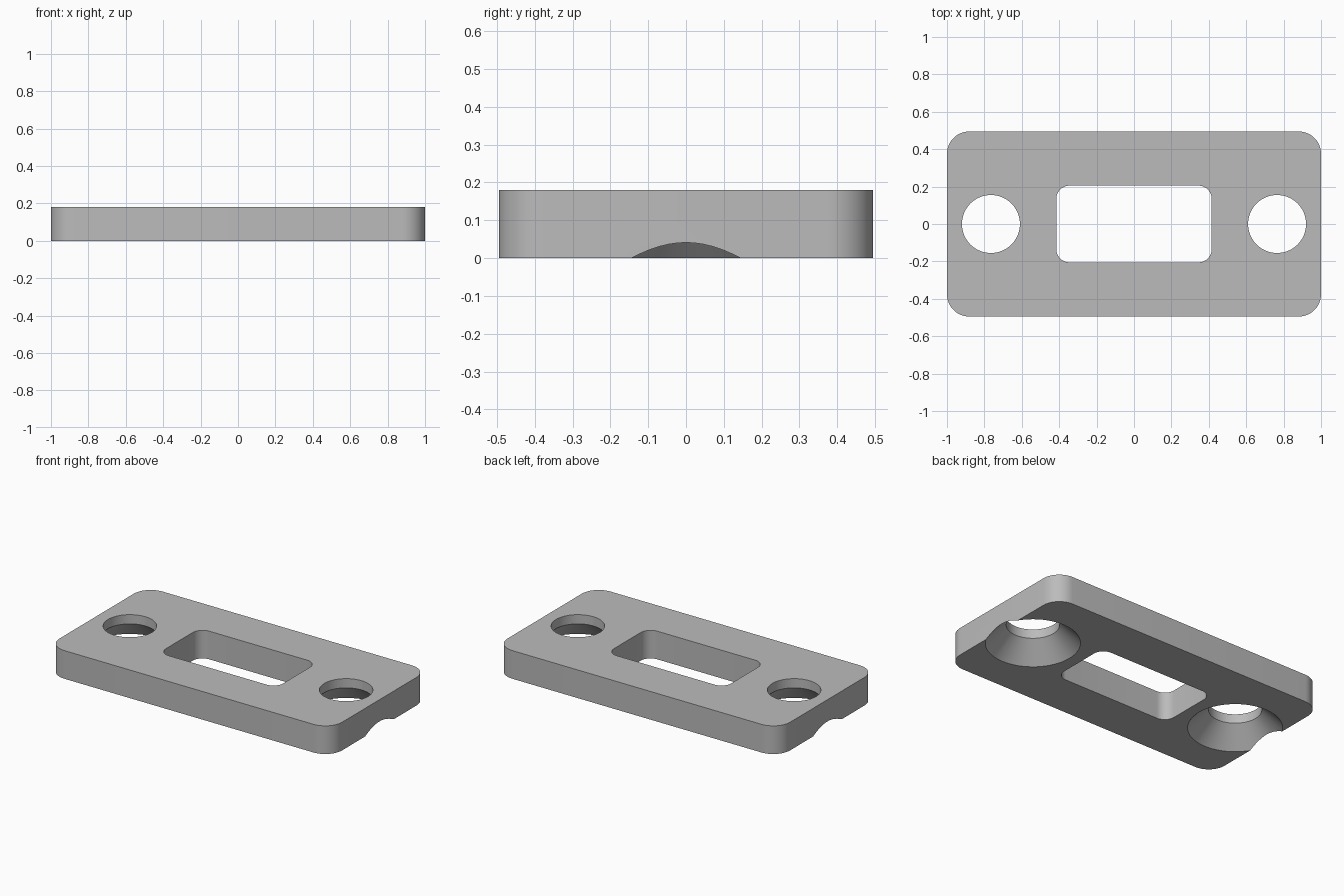
import bpy
import bmesh
from math import cos, sin, pi, radians

cube = bpy.data.objects.get("Cube")
if cube:
    bpy.data.objects.remove(cube, do_unlink=True)

THICK = 0.18
HOLE_X, HOLE_R, SINK_R = 0.765, 0.155, 0.276

grey = bpy.data.materials.new("plain grey metal")
grey.use_nodes = True
colour = (0.5, 0.5, 0.5, 1)
grey.diffuse_color = colour
grey.node_tree.nodes["Principled BSDF"].inputs["Base Color"].default_value = colour


def ring(hx, hy, r, steps=12):
    """Outline of a rounded rectangle with half sizes hx, hy."""
    pts = []
    for q, (sx, sy) in enumerate([(1, 1), (-1, 1), (-1, -1), (1, -1)]):
        for i in range(steps + 1):
            a = (q + i / steps) * pi / 2
            pts.append((sx * (hx - r) + r * cos(a), sy * (hy - r) + r * sin(a)))
    return pts


def circle(x, r, steps=64):
    return [(x + r * cos(2 * pi * i / steps), r * sin(2 * pi * i / steps))
            for i in range(steps)]


def loft(name, sections):
    """Closed solid through matching outlines, given as (z, outline)."""
    bm = bmesh.new()
    rings = [[bm.verts.new((x, y, z)) for x, y in pts] for z, pts in sections]
    n = len(rings[0])
    for low, high in zip(rings, rings[1:]):
        for i in range(n):
            j = (i + 1) % n
            bm.faces.new((low[i], low[j], high[j], high[i]))
    bm.faces.new(rings[0][::-1])
    bm.faces.new(rings[-1])
    bmesh.ops.recalc_face_normals(bm, faces=bm.faces)
    mesh = bpy.data.meshes.new(name)
    bm.to_mesh(mesh)
    bm.free()
    mesh.materials.append(grey)
    obj = bpy.data.objects.new(name, mesh)
    bpy.context.collection.objects.link(obj)
    return obj


# Rounded plate
plate = loft("mounting_plate", [(z, ring(1, 0.495, 0.12)) for z in (0, THICK)])

# Central window and two screw holes, countersunk from below and open at the ends
cutters = [loft("window_cutter", [(z, ring(0.415, 0.205, 0.07)) for z in (-0.1, 0.3)])]
for side, x in (("left", HOLE_X), ("right", -HOLE_X)):
    cutters.append(loft(side + "_screw_cutter", [
        (-0.05, circle(x, SINK_R + 0.05)),
        (SINK_R - HOLE_R, circle(x, HOLE_R)),
        (0.3, circle(x, HOLE_R))]))

bpy.ops.object.select_all(action='DESELECT')
plate.select_set(True)
bpy.context.view_layer.objects.active = plate
for cutter in cutters:
    cutter.hide_render = True
    mod = plate.modifiers.new(cutter.name, 'BOOLEAN')
    mod.operation = 'DIFFERENCE'
    mod.solver = 'EXACT'
    mod.object = cutter
    bpy.ops.object.modifier_apply(modifier=mod.name)
    bpy.data.objects.remove(cutter, do_unlink=True)

bpy.ops.object.shade_smooth_by_angle(angle=radians(30))
